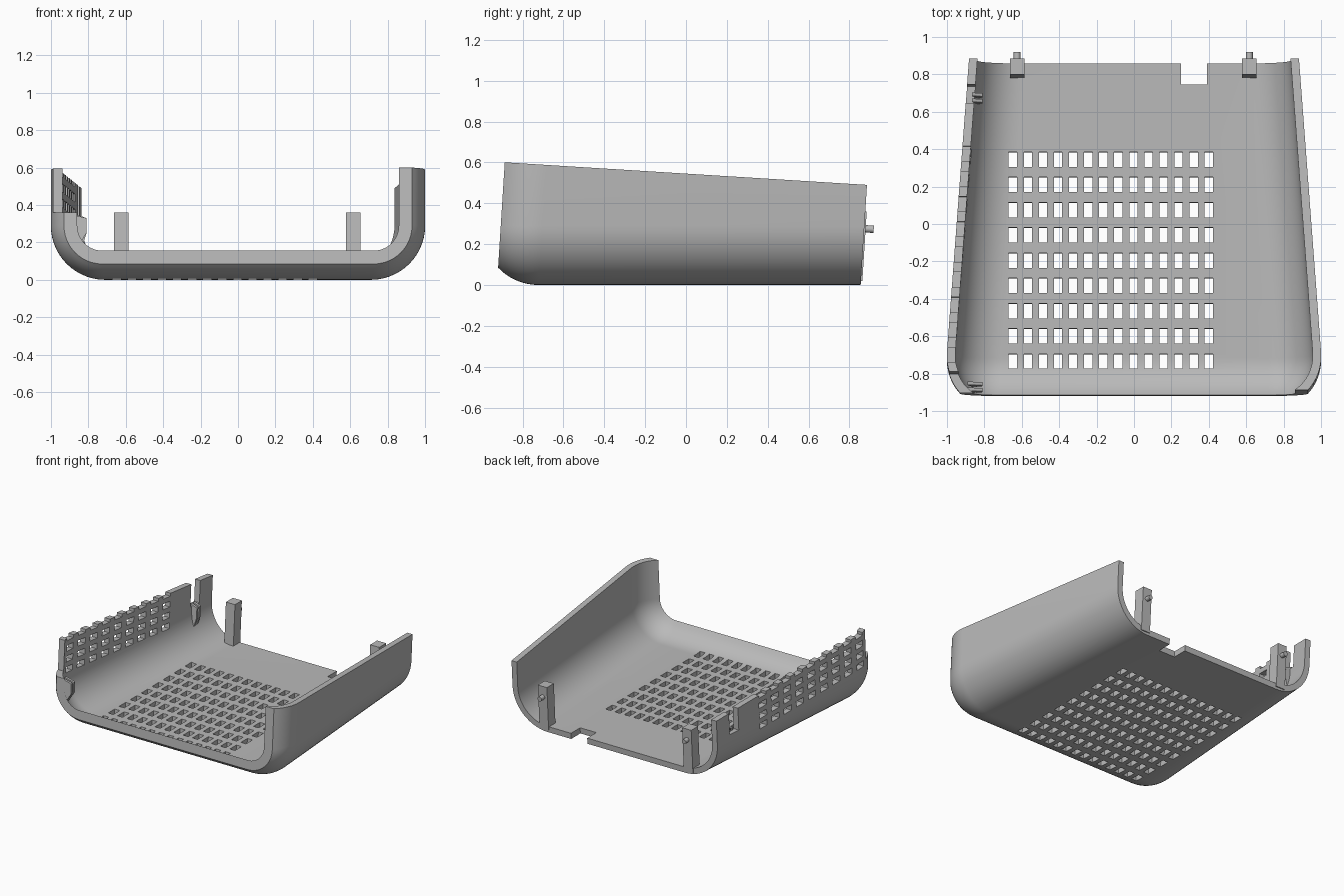
import bpy, bmesh, math

if "Cube" in bpy.data.objects:
    bpy.data.objects.remove(bpy.data.objects["Cube"])

SHEAR = 0.063          # lean of the end faces
R, T = 0.29, 0.045     # corner radius, wall thickness
Y_FRONT, Y_ARC, Y_BACK = -0.925, -0.72, 0.855

grey = bpy.data.materials.new("grey plastic")
grey.diffuse_color = (0.49, 0.49, 0.49, 1)
grey.use_nodes = True
grey.node_tree.nodes["Principled BSDF"].inputs["Base Color"].default_value = grey.diffuse_color


def half_width(y):
    return 1.0 - 0.075 * (y - Y_ARC)


def top_z(y):
    return 0.6 - 0.062 * (y + 0.92)


def finish(name, bm):
    bmesh.ops.recalc_face_normals(bm, faces=bm.faces[:])
    me = bpy.data.meshes.new(name)
    bm.to_mesh(me)
    bm.free()
    me.materials.append(grey)
    ob = bpy.data.objects.new(name, me)
    bpy.context.collection.objects.link(ob)
    return ob


def box(bm, x0, x1, y0, y1, z0, z1, drop=0.0):
    """Box leaning with the end faces; drop tilts it along y."""
    yc = (y0 + y1) / 2
    v = [bm.verts.new((x, y + SHEAR * z, z - drop * (y - yc)))
         for x in (x0, x1) for y in (y0, y1) for z in (z0, z1)]
    for f in ((0, 1, 3, 2), (4, 6, 7, 5), (0, 4, 5, 1),
              (2, 3, 7, 6), (0, 2, 6, 4), (1, 5, 7, 3)):
        bm.faces.new([v[i] for i in f])


# Tapered U-shaped shell with rounded lower front edge
def section(y, inner):
    s = max(0.0, Y_ARC - y)
    r = math.sqrt((R - (T if inner else 0)) ** 2 - s * s)
    cx, zt, n = half_width(y) - R, top_z(y), 14
    arc = [(cx + r * math.cos(a), R - r * math.sin(a))
           for a in (math.pi / 2 * i / n for i in range(n + 1))]
    right = [(cx + r, zt)] + arc
    pts = right + [(-x, z) for x, z in reversed(right)]
    return [(x, y + SHEAR * z, z) for x, z in pts]


bm = bmesh.new()
N = 10
stations = [Y_FRONT + (Y_ARC - Y_FRONT) * i / N for i in range(N + 1)] + [Y_BACK]
outer = [[bm.verts.new(p) for p in section(y, False)] for y in stations]
inner = [[bm.verts.new(p) for p in section(y, True)] for y in stations]
count = len(outer[0])
for k in range(len(stations) - 1):
    for g in (outer, inner):
        for i in range(count - 1):
            bm.faces.new((g[k][i], g[k][i + 1], g[k + 1][i + 1], g[k + 1][i]))
    for i in (0, count - 1):
        bm.faces.new((outer[k][i], outer[k + 1][i], inner[k + 1][i], inner[k][i]))
for k in (0, -1):
    for i in range(count - 1):
        bm.faces.new((outer[k][i], outer[k][i + 1], inner[k][i + 1], inner[k][i]))
shell = finish("shell", bm)

# Openings: floor vents, side vents, wall notches, cable notch
bm = bmesh.new()
rows = [-0.737 + 0.135 * i for i in range(9)]
for y in rows:
    for c in range(14):
        x = -0.648 + 0.0806 * c
        box(bm, x - 0.022, x + 0.022, y - 0.04, y + 0.04, -0.1, 0.1)
    w, zt = half_width(y), top_z(y)
    for depth in (0.0, 0.082, 0.164, 0.246):
        z = zt - depth
        box(bm, -w - 0.1, -w + 0.12, y - 0.04, y + 0.04,
            z - 0.022, z + 0.022, 0.062)
box(bm, -1.2, -0.7, -1.1, -0.825, 0.36, 0.8)
box(bm, -1.2, -0.7, 0.615, 0.715, 0.33, 0.8)
box(bm, 0.25, 0.39, 0.742, 1.0, -0.1, 0.15)
cutter = finish("opening_cutter", bm)
cutter.hide_render = True
cutter.hide_set(True)
mod = shell.modifiers.new("openings", 'BOOLEAN')
mod.operation, mod.solver, mod.object = 'DIFFERENCE', 'EXACT', cutter

# Apply the cut, then smooth the curved surfaces
bpy.context.view_layer.objects.active = shell
shell.select_set(True)
bpy.ops.object.modifier_apply(modifier="openings")
bpy.data.objects.remove(cutter)
bpy.ops.object.shade_smooth_by_angle(angle=math.radians(30))
shell.select_set(False)

# Rear posts, each with a small round locating pin
for side, x in (("left", -0.625), ("right", 0.617)):
    bm = bmesh.new()
    box(bm, x - 0.039, x + 0.039, 0.777, 0.862, 0.02, 0.36)
    finish(side + "_post", bm)
    bpy.ops.mesh.primitive_cylinder_add(
        vertices=20, radius=0.018, depth=0.08, location=(x, 0.879, 0.275),
        rotation=(math.pi / 2 - 0.06, 0, 0))
    pin = bpy.context.object
    pin.name = side + "_pin"
    pin.data.materials.append(grey)
    bpy.ops.object.shade_smooth_by_angle(angle=math.radians(30))

# Snap clips: paired tapered ribs inside the left wall
for name, y, xo in (("front_clip", -0.89, -0.89), ("rear_clip", 0.655, -0.865)):
    bm = bmesh.new()
    for off in (-0.016, 0.016):
        prof = [(xo, 0.35), (-0.81, 0.33), (-0.81, 0.25), (xo + 0.03, 0.17)]
        a, b = ([bm.verts.new((x, y + off + d + SHEAR * z, z)) for x, z in prof]
                for d in (-0.009, 0.009))
        bm.faces.new(a)
        bm.faces.new(b)
        for i in range(4):
            j = (i + 1) % 4
            bm.faces.new((a[i], a[j], b[j], b[i]))
    finish(name, bm)
